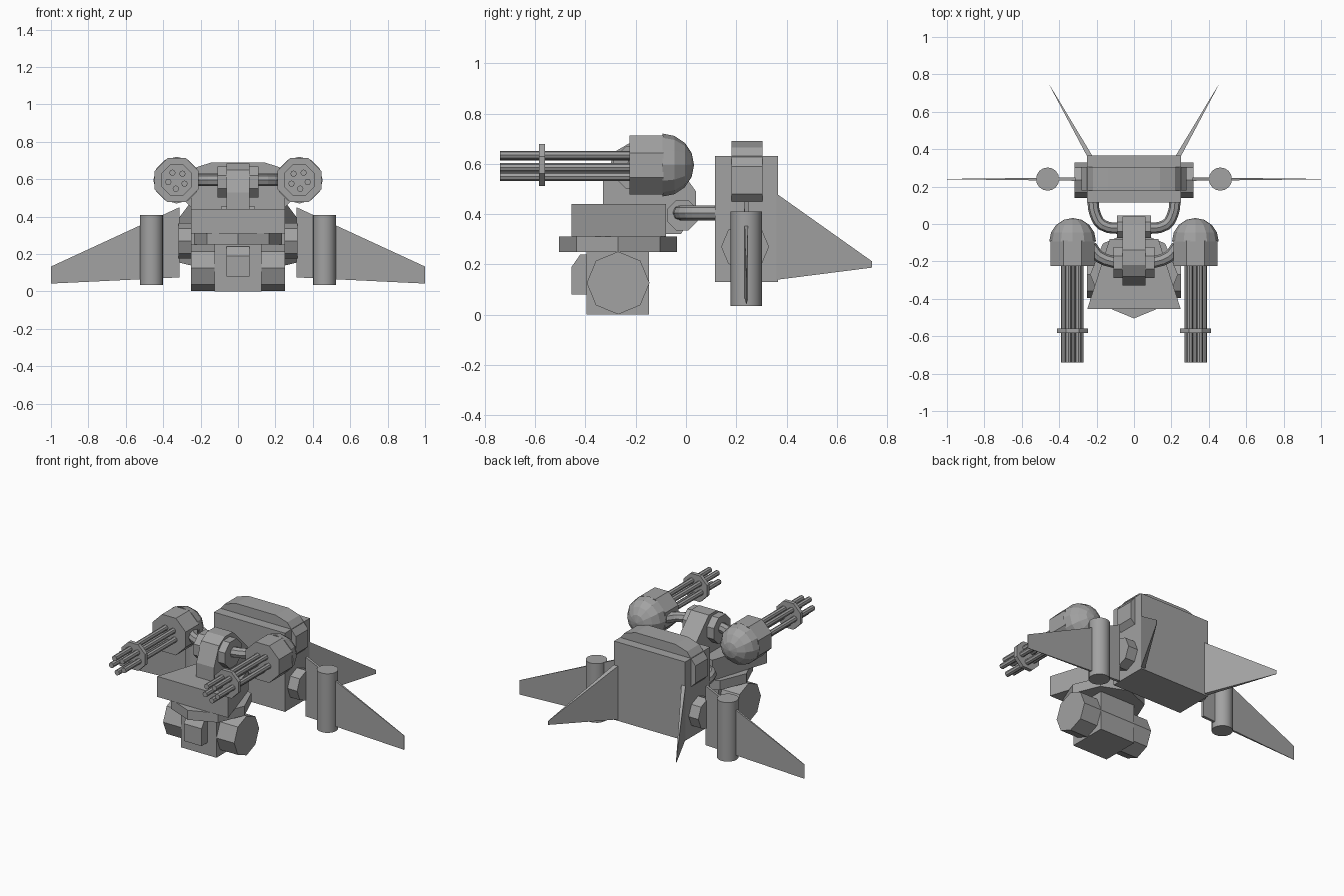
import bpy, bmesh, math
from mathutils import Vector, Matrix

cube = bpy.data.objects.get("Cube")
if cube:
    bpy.data.objects.remove(cube, do_unlink=True)

grey = bpy.data.materials.new("plain_grey")
grey.use_nodes = True
colour = (0.36, 0.36, 0.36, 1)
grey.diffuse_color = colour
grey.node_tree.nodes["Principled BSDF"].inputs["Base Color"].default_value = colour

ROTATE = {"X": Matrix.Rotation(math.pi / 2, 4, "Y"),
          "Y": Matrix.Rotation(math.pi / 2, 4, "X"),
          "Z": Matrix.Identity(4)}
SIDES = (("left", 1), ("right", -1))


def finish(name, bm):
    bmesh.ops.recalc_face_normals(bm, faces=bm.faces)
    mesh = bpy.data.meshes.new(name)
    bm.to_mesh(mesh)
    bm.free()
    mesh.materials.append(grey)
    obj = bpy.data.objects.new(name, mesh)
    bpy.context.collection.objects.link(obj)
    return obj


def hull(name, points):
    """Convex solid around a few corner points."""
    bm = bmesh.new()
    for p in points:
        bm.verts.new(p)
    bmesh.ops.convex_hull(bm, input=bm.verts)
    bmesh.ops.dissolve_limit(bm, angle_limit=0.01, verts=bm.verts, edges=bm.edges)
    return finish(name, bm)


def box(name, x, y, z):
    return hull(name, [(a, b, c) for a in x for b in y for c in z])


def cylinder(name, axis, centre, radius, depth, sides=8, turn=0):
    bm = bmesh.new()
    bmesh.ops.create_cone(bm, cap_ends=True, segments=sides, radius1=radius,
                          radius2=radius, depth=depth)
    spin = Matrix.Rotation(turn, 4, "Z")
    bm.transform(Matrix.Translation(centre) @ ROTATE[axis] @ spin)
    return finish(name, bm)


def pipe(name, points, radius):
    """Round tube along a smooth path."""
    curve = bpy.data.curves.new(name, "CURVE")
    curve.dimensions = "3D"
    curve.bevel_depth = radius
    curve.bevel_resolution = 2
    curve.use_fill_caps = True
    curve.resolution_u = 3
    spline = curve.splines.new("BEZIER")
    spline.bezier_points.add(len(points) - 1)
    for bp, p in zip(spline.bezier_points, points):
        bp.co = p
        bp.handle_left_type = bp.handle_right_type = "AUTO"
    for poly in curve.splines:
        poly.use_smooth = False
    curve.materials.append(grey)
    obj = bpy.data.objects.new(name, curve)
    bpy.context.collection.objects.link(obj)
    return obj


def dome(name, centre, radius):
    """Faceted half sphere bulging to the rear."""
    bm = bmesh.new()
    bmesh.ops.create_uvsphere(bm, u_segments=12, v_segments=8, radius=radius)
    bm.transform(ROTATE["Y"])
    bmesh.ops.bisect_plane(bm, geom=bm.verts[:] + bm.edges[:] + bm.faces[:],
                           plane_co=(0, 0, 0), plane_no=(0, -1, 0), clear_outer=True)
    bmesh.ops.holes_fill(bm, edges=[e for e in bm.edges if e.is_boundary])
    bm.transform(Matrix.Translation(centre))
    return finish(name, bm)


EIGHTH = math.pi / 8

# Lower body: block, side drum, front plate and waist disc
box("lower_block", (-0.125, 0.125), (-0.395, -0.147), (0, 0.25))
cylinder("side_drum", "X", (0, -0.27, 0.126), 0.125, 0.5)
plate = [(-0.455, 0.08), (-0.455, 0.19), (-0.42, 0.24), (-0.39, 0.24), (-0.39, 0.08)]
hull("front_plate", [(x, y, z) for x in (-0.0625, 0.0625) for y, z in plate])
cylinder("waist_disc", "Z", (0, -0.27, 0.28), 0.235, 0.06)

# Chest: wedge narrowing to the rear
wedge = [(0.25, -0.455), (0.13, -0.08)]
hull("chest", [(s * x, y, z) for s in (1, -1) for x, y in wedge for z in (0.31, 0.44)])

# Head: arched band with hubs through it
arch = [(-0.33, 0.4), (-0.33, 0.53), (-0.28, 0.65), (-0.22, 0.685), (-0.14, 0.685),
        (0, 0.545), (0.04, 0.49), (0.04, 0.43), (-0.02, 0.32), (-0.1, 0.32)]
hull("head_band", [(x, y, z) for x in (-0.0625, 0.0625) for y, z in arch])
cylinder("shoulder_hub", "X", (0, -0.205, 0.585), 0.09, 0.22, turn=EIGHTH)
cylinder("rear_hub", "X", (0, -0.015, 0.395), 0.065, 0.18, turn=EIGHTH)

# Backpack: main box with a chamfered band over its top
box("backpack", (-0.25, 0.25), (0.115, 0.365), (0.13, 0.63))
band = [(0.14, 0.69), (0.22, 0.665), (0.28, 0.59), (0.28, 0.48), (0.2, 0.4)]
hull("backpack_band", [(s * x, y, z) for s in (1, -1) for x, z in band
                       for y in (0.18, 0.305)])

for side, s in SIDES:
    # Rotary gun
    gun = Vector((s * 0.328, 0, 0.595))
    cylinder(side + "_gun_housing", "Y", gun + Vector((0, -0.157, 0)), 0.127, 0.135,
             turn=EIGHTH)
    dome(side + "_gun_dome", gun + Vector((0, -0.093, 0)), 0.125)
    cylinder(side + "_barrel_clamp", "Y", gun + Vector((0, -0.572, 0)), 0.09, 0.024,
             turn=EIGHTH)
    for i in range(5):
        a = math.radians(72 * i - 12)
        offset = Vector((s * math.cos(a) * 0.046, -0.475, math.sin(a) * 0.046))
        cylinder(f"{side}_barrel_{i + 1}", "Y", gun + offset, 0.017, 0.53)

    # Pipes to the gun and to the backpack
    pipe(side + "_gun_pipe", [(s * 0.23, -0.12, 0.595), (s * 0.185, -0.175, 0.595),
                              (s * 0.08, -0.21, 0.595)], 0.032)
    pipe(side + "_back_pipe", [(s * 0.22, 0.13, 0.405), (s * 0.21, 0.06, 0.405),
                               (s * 0.17, -0.005, 0.405), (s * 0.06, -0.025, 0.405)], 0.03)

    # Side hub, wing and wing pod
    cylinder(side + "_wing_hub", "X", (s * 0.28, 0.235, 0.27), 0.095, 0.075)
    pod = cylinder(side + "_wing_pod", "Z", (s * 0.462, 0.24, 0.222), 0.062, 0.375, 16)
    bpy.ops.object.select_all(action="DESELECT")
    pod.select_set(True)
    bpy.context.view_layer.objects.active = pod
    bpy.ops.object.shade_smooth_by_angle()
    root = [(s * 0.313, 0.24 + t, z) for t in (-0.009, 0.009) for z in (0.075, 0.45)]
    tip = [(s, 0.24 + t, z) for t in (-0.001, 0.001) for z in (0.042, 0.133)]
    hull(side + "_wing", root + tip)

    # Swept tail fin
    root = [(s * (0.232 + t), 0.355, z) for t in (-0.015, 0.015) for z in (0.138, 0.485)]
    tip = [(s * (0.45 + t), 0.74, z) for t in (-0.001, 0.001) for z in (0.187, 0.212)]
    hull(side + "_tail_fin", root + tip)
